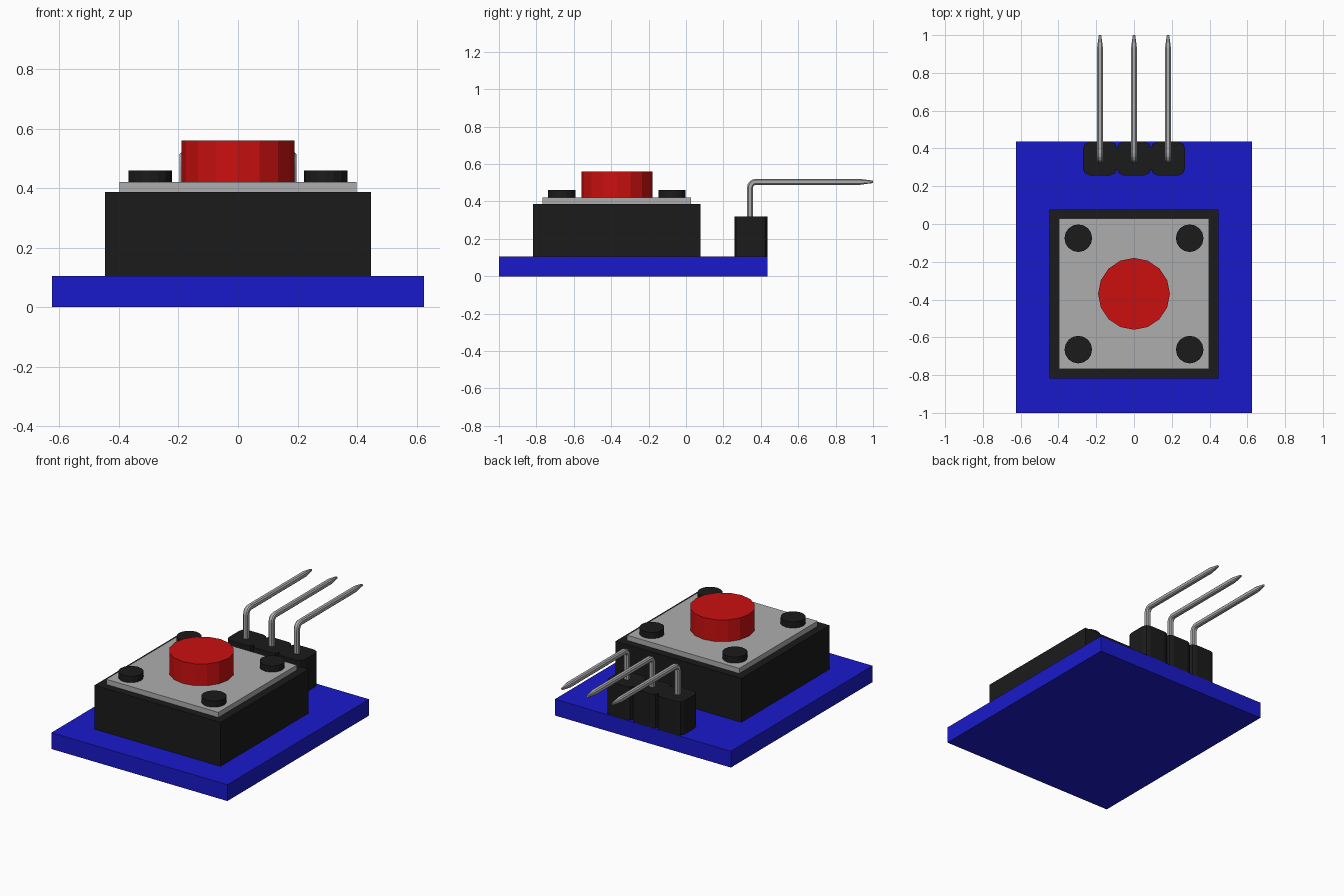
import bpy, bmesh, math
from mathutils import Vector

if "Cube" in bpy.data.objects:
    bpy.data.objects.remove(bpy.data.objects["Cube"])


def material(name, r, g, b):
    m = bpy.data.materials.new(name)
    m.diffuse_color = (r, g, b, 1)
    m.use_nodes = True
    m.node_tree.nodes["Principled BSDF"].inputs["Base Color"].default_value = m.diffuse_color
    return m


BLUE = material("board_blue", 0.01, 0.01, 0.6)
BLACK = material("black_plastic", 0.011, 0.011, 0.011)
RED = material("button_red", 0.6, 0.005, 0.005)
GREY = material("metal_grey", 0.42, 0.42, 0.42)


def finish(name, bm, mat):
    bmesh.ops.recalc_face_normals(bm, faces=bm.faces)
    me = bpy.data.meshes.new(name)
    bm.to_mesh(me)
    bm.free()
    me.materials.append(mat)
    ob = bpy.data.objects.new(name, me)
    bpy.context.collection.objects.link(ob)
    return ob


def box(name, x, y, z, mat, corner=0):
    """Box from (min, max) ranges, optionally with rounded vertical corners."""
    bm = bmesh.new()
    bmesh.ops.create_cube(bm, size=1)
    for v in bm.verts:
        v.co = [r[0] + (c + 0.5) * (r[1] - r[0]) for c, r in zip(v.co, (x, y, z))]
    if corner:
        upright = [e for e in bm.edges
                   if abs(e.verts[0].co.z - e.verts[1].co.z) > 0.01]
        bmesh.ops.bevel(bm, geom=upright, offset=corner, segments=2,
                        profile=0.5, affect='EDGES')
    return finish(name, bm, mat)


def cylinder(name, x, y, z0, z1, radius, sides, mat):
    bm = bmesh.new()
    bmesh.ops.create_cone(bm, cap_ends=True, segments=sides, radius1=radius,
                          radius2=radius, depth=z1 - z0)
    bmesh.ops.translate(bm, verts=bm.verts, vec=(x, y, (z0 + z1) / 2))
    return finish(name, bm, mat)


def pin(name, x, mat):
    """Chamfered square wire swept up, round a bend, and out to a tapered tip."""
    y0, z1, r, h, c = 0.342, 0.505, 0.032, 0.016, 0.009
    section = [(h, c), (c, h), (-c, h), (-h, c),
               (-h, -c), (-c, -h), (c, -h), (h, -c)]
    # path stations: y, z, direction angle (0 = up, 90 = towards the back), scale
    path = [(y0, 0.2, 0, 1)]
    for i in range(5):
        a = math.radians(22.5 * i)
        path.append((y0 + r - r * math.cos(a), z1 - r + r * math.sin(a), a, 1))
    path += [(0.93, z1, math.pi / 2, 1), (1.0, z1, math.pi / 2, 0.4)]
    bm = bmesh.new()
    rings = []
    for y, z, a, s in path:
        side = Vector((0, math.cos(a), -math.sin(a)))
        rings.append([bm.verts.new(Vector((x + u * s, y, z)) + side * v * s)
                      for u, v in section])
    for lo, hi in zip(rings, rings[1:]):
        for i in range(8):
            j = (i + 1) % 8
            bm.faces.new((lo[i], lo[j], hi[j], hi[i]))
    bm.faces.new(rings[0])
    bm.faces.new(rings[-1])
    return finish(name, bm, mat)


# Circuit board
box("circuit_board", (-0.625, 0.625), (-1, 0.437), (0, 0.105), BLUE)

# Push switch: body, metal cover, red button, corner rivets
CY = -0.37
box("switch_body", (-0.447, 0.447), (CY - 0.447, CY + 0.447), (0.105, 0.387), BLACK)
box("switch_cover", (-0.398, 0.398), (CY - 0.398, CY + 0.398), (0.387, 0.42), GREY)
cylinder("button", 0, CY, 0.42, 0.56, 0.19, 16, RED)
for sx in (-1, 1):
    for sy in (-1, 1):
        cylinder("corner_rivet", sx * 0.295, CY + sy * 0.295, 0.42, 0.46, 0.073, 16, BLACK)

# Three-pin right-angle header
for k in (-1, 0, 1):
    x = k * 0.18
    box("header_block", (x - 0.09, x + 0.09), (0.258, 0.436), (0.105, 0.32), BLACK, 0.035)
    pin("header_pin", x, GREY)
